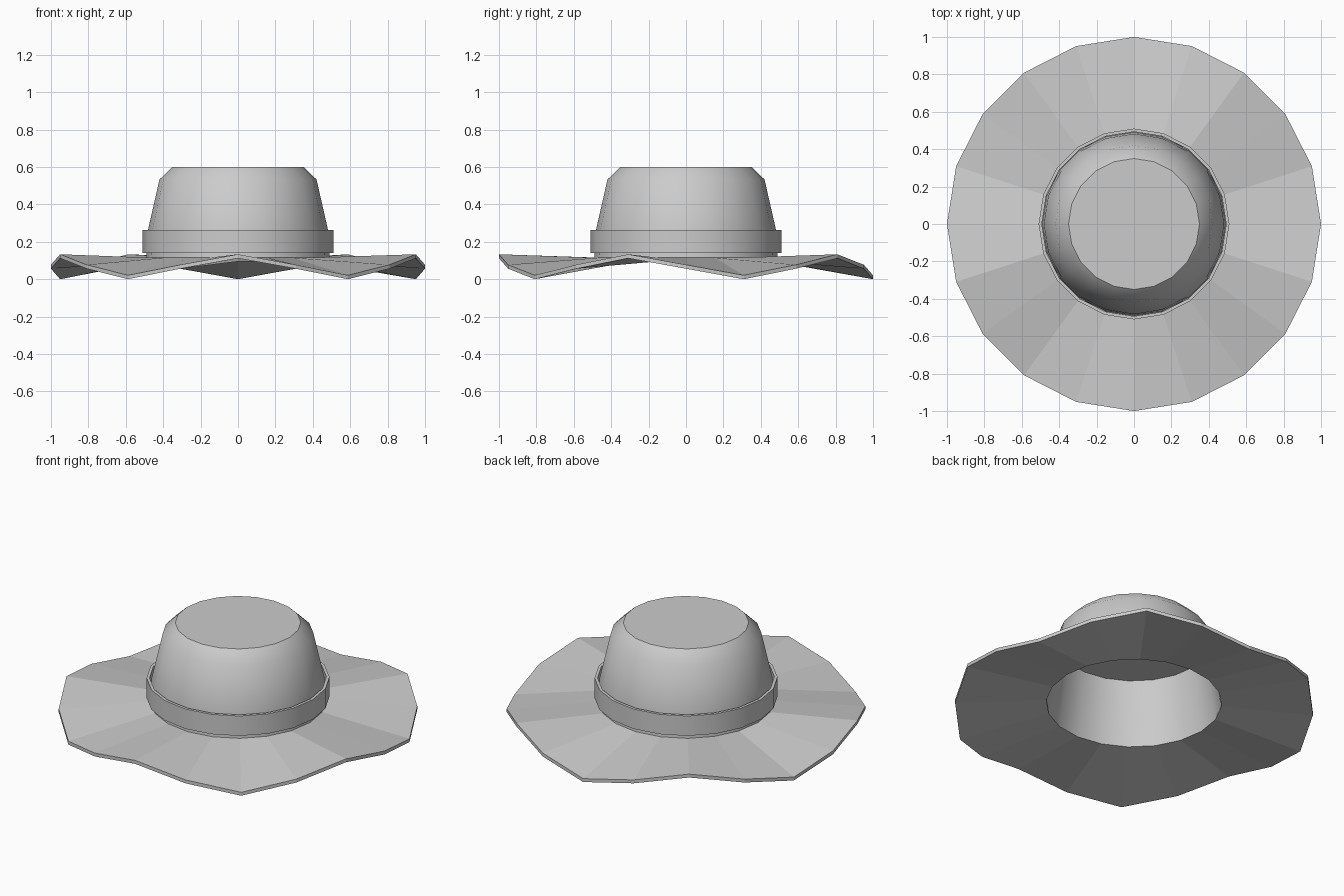
import bpy, bmesh
from math import sin, cos, pi

if "Cube" in bpy.data.objects:
    bpy.data.objects.remove(bpy.data.objects["Cube"])

SIDES = 20


def lathe(name, profile, closed=False, cap_end=False, wave=0.0, smooth=True):
    """Spin (radius, z, wave weight) points into a 20-sided surface."""
    bm = bmesh.new()
    rings = []
    for r, z, w in profile:
        ring = []
        for i in range(SIDES):
            a = 2 * pi * i / SIDES
            ring.append(bm.verts.new((r * cos(a), r * sin(a), z - w * wave * sin(5 * a))))
        rings.append(ring)
    pairs = list(zip(rings, rings[1:]))
    if closed:
        pairs.append((rings[-1], rings[0]))
    for lo, hi in pairs:
        for i in range(SIDES):
            j = (i + 1) % SIDES
            bm.faces.new((lo[i], lo[j], hi[j], hi[i]))
    if cap_end:
        bm.faces.new(rings[-1])
    bmesh.ops.recalc_face_normals(bm, faces=bm.faces)
    mesh = bpy.data.meshes.new(name)
    bm.to_mesh(mesh)
    bm.free()
    obj = bpy.data.objects.new(name, mesh)
    bpy.context.collection.objects.link(obj)
    if smooth:
        bpy.ops.object.select_all(action='DESELECT')
        obj.select_set(True)
        bpy.context.view_layer.objects.active = obj
        bpy.ops.object.shade_smooth_by_angle(angle=0.7)
    return obj


# Wavy brim with five dips, growing towards the edge
lathe("brim", [(0.49, 0.115, 0), (1.0, 0.077, 1), (1.0, 0.056, 1), (0.49, 0.095, 0)],
      closed=True, wave=0.056, smooth=False)

# Tapered crown with bevelled top edge
lathe("crown", [(0.49, 0.10, 0), (0.482, 0.26, 0), (0.42, 0.533, 0), (0.35, 0.60, 0)],
      cap_end=True)

# Hollow inside of the crown with a flat ceiling
inner = lathe("crown_lining", [(0.488, 0.10, 0), (0.43, 0.485, 0)], cap_end=True)
inner.data.flip_normals()

# Hat band
lathe("hat_band", [(0.51, 0.14, 0), (0.51, 0.262, 0), (0.493, 0.262, 0), (0.493, 0.14, 0)],
      closed=True)
